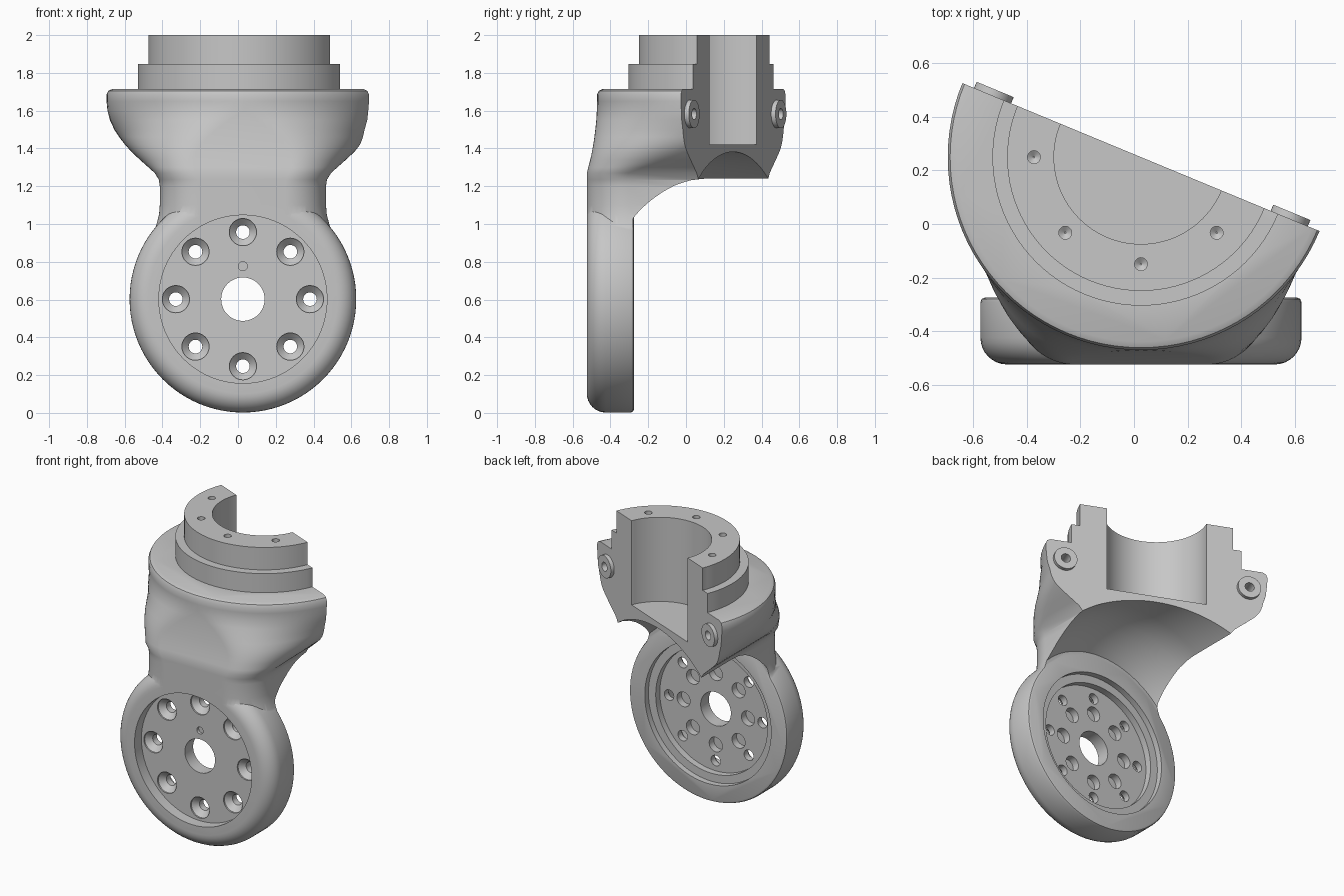
import bpy, bmesh, math
from mathutils import Matrix, Vector

cube = bpy.data.objects.get("Cube")
if cube:
    bpy.data.objects.remove(cube, do_unlink=True)

CX, CY, DISC_Z = 0.026, 0.25, 0.602      # socket axis and disc axis
CUT = math.radians(-22.5)                # slant of the open face
SOCKET = Matrix.Translation((CX, CY, 0))
DISC = Matrix.Translation((CX, 0, DISC_Z)) @ Matrix.Rotation(-math.pi / 2, 4, 'X')
FACE = SOCKET @ Matrix.Rotation(CUT, 4, 'Z')

grey = bpy.data.materials.new("plain grey")
grey.use_nodes = True
grey.diffuse_color = (0.57, 0.57, 0.57, 1)
grey.node_tree.nodes["Principled BSDF"].inputs["Base Color"].default_value = (0.57, 0.57, 0.57, 1)


def skin(name, rings):
    """Solid through a stack of equal point rings, capped at both ends."""
    bm = bmesh.new()
    loops = [[bm.verts.new(p) for p in ring] for ring in rings]
    n = len(loops[0])
    for a, b in zip(loops, loops[1:]):
        for i in range(n):
            j = (i + 1) % n
            bm.faces.new((a[i], a[j], b[j], b[i]))
    bm.faces.new(loops[0][::-1])
    bm.faces.new(loops[-1])
    bmesh.ops.recalc_face_normals(bm, faces=bm.faces)
    mesh = bpy.data.meshes.new(name)
    bm.to_mesh(mesh)
    bm.free()
    mesh.materials.append(grey)
    obj = bpy.data.objects.new(name, mesh)
    bpy.context.collection.objects.link(obj)
    return obj


def turned(name, profile, frame, segs=96):
    """Solid turned from (radius, height) points about the frame's z axis."""
    rings = []
    for r, h in profile:
        angles = [2 * math.pi * i / segs for i in range(segs)]
        rings.append([frame @ Vector((r * math.cos(a), r * math.sin(a), h)) for a in angles])
    return skin(name, rings)


def combine(target, other, operation):
    """Apply a boolean and drop the helper."""
    other.hide_render = True
    mod = target.modifiers.new("combine", 'BOOLEAN')
    mod.operation = operation
    mod.solver = 'EXACT'
    mod.object = other
    bpy.context.view_layer.objects.active = target
    bpy.ops.object.modifier_apply(modifier=mod.name)
    bpy.data.objects.remove(other, do_unlink=True)


def drill(target, frame, u, v, profile, segs=32):
    hole = turned("hole_cutter", profile, frame @ Matrix.Translation((u, v, 0)), segs)
    combine(target, hole, 'DIFFERENCE')


def section(z, w, d):
    """Rounded rectangle that becomes a circle towards the top."""
    tx = min(1, max(0, (z - 1.27) / 0.33))
    ty = min(1, max(0, (z - 1.27) / 0.22))
    rx = (1 - tx) * 0.22 + tx * (w - 0.002)
    ry = (1 - ty) * 0.22 + ty * (d - 0.002)
    pts = []
    for k, (sx, sy) in enumerate(((1, 1), (-1, 1), (-1, -1), (1, -1))):
        for i in range(25):
            a = math.pi / 2 * (k + i / 24)
            pts.append((CX + sx * (w - rx) + rx * math.cos(a),
                        CY + sy * (d - ry) + ry * math.sin(a), z))
    return pts


# Neck flaring into the round shoulder: height, half width, half depth
rows = [(0.95, 0.475, 0.775), (1.0, 0.457, 0.775), (1.05, 0.444, 0.775), (1.1, 0.44, 0.775),
        (1.2, 0.44, 0.775), (1.235, 0.445, 0.775), (1.27, 0.467, 0.775),
        (1.3, 0.5, 0.767), (1.34, 0.545, 0.757), (1.38, 0.588, 0.748), (1.42, 0.624, 0.741),
        (1.46, 0.655, 0.735), (1.5, 0.681, 0.73), (1.55, 0.704, 0.725), (1.6, 0.717, 0.722),
        (1.65, 0.722, 0.721), (1.685, 0.722, 0.721), (1.705, 0.713, 0.712), (1.715, 0.69, 0.69)]
body = skin("bracket_body", [section(*row) for row in rows])

# Curved clearance under the shoulder
hollow = [(0.62, -0.28), (0.65, -0.237), (0.683, -0.187), (0.72, -0.12), (0.75, -0.05),
          (0.77, 0.02), (0.78, 0.1), (0.78, 1.2)]
combine(body, turned("clearance_cutter", hollow, DISC, 128), 'DIFFERENCE')

# Disc with rounded front rim
rim = [(0.5 + 0.1 * math.sin(a), -0.425 - 0.1 * math.cos(a))
       for a in [math.pi / 2 * i / 8 for i in range(9)]]
rim += [(0.6, -0.292), (0.595, -0.28), (0.583, -0.275)]
combine(body, turned("disc", rim, DISC), 'UNION')

# Stepped collar
collar = [(0.555, 1.6), (0.555, 1.846), (0.5, 1.846), (0.5, 2.0)]
combine(body, turned("collar", collar, SOCKET), 'UNION')

# Slanted open face
corners = ((-2, 0), (2, 0), (2, 2), (-2, 2))
half = skin("half_cutter", [[FACE @ Vector((x, y, z)) for x, y in corners] for z in (0.3, 3)])
combine(body, half, 'DIFFERENCE')

# Socket bore and collar screw holes with drill-point ends
drill(body, SOCKET, 0, 0, [(0.325, 1.422), (0.325, 2.2)], 96)
for k in range(4):
    a = math.pi + k * math.pi / 4
    drill(body, SOCKET, 0.4 * math.cos(a), 0.4 * math.sin(a),
          [(0.003, 1.93), (0.024, 1.945), (0.024, 2.1)], 20)

# Disc recesses, front then stepped back
front = [(0.445, -0.45), (0.445, -0.6)]
back = [(0.425, -0.36), (0.425, -0.315), (0.48, -0.315), (0.48, -0.2)]
for profile in (front, back):
    combine(body, turned("recess_cutter", profile, DISC), 'DIFFERENCE')

# Disc holes: hub, pin, countersunk ring and blind inner ring
drill(body, DISC, 0, 0, [(0.115, -0.7), (0.115, 0)], 48)
drill(body, DISC, 0, -0.175, [(0.024, -0.6), (0.024, -0.43)], 20)
countersink = [(0.072, -0.6), (0.072, -0.44), (0.036, -0.405), (0.036, -0.3)]
for k in range(8):
    c, s = math.cos(k * math.pi / 4), math.sin(k * math.pi / 4)
    drill(body, DISC, 0.355 * c, 0.355 * s, countersink)
    drill(body, DISC, 0.245 * c, 0.245 * s, [(0.05, -0.41), (0.05, -0.3)])

# Screw bosses on the open face
parts = [body]
for side, label in ((-1, "right"), (1, "left")):
    place = FACE @ Matrix.Translation((side * 0.6, 0, 1.582)) @ Matrix.Rotation(-math.pi / 2, 4, 'X')
    screw_hole = [(0.03, -0.12), (0.03, 0.1)]
    drill(body, place, 0, 0, screw_hole)
    boss = turned(label + "_boss", [(0.075, -0.01), (0.075, 0.025)], place, 40)
    drill(boss, place, 0, 0, screw_hole)
    parts.append(boss)

# Smooth curved faces, keep edges crisp
bpy.ops.object.select_all(action='DESELECT')
for part in parts:
    part.select_set(True)
bpy.context.view_layer.objects.active = body
bpy.ops.object.shade_smooth_by_angle(angle=math.radians(30))
